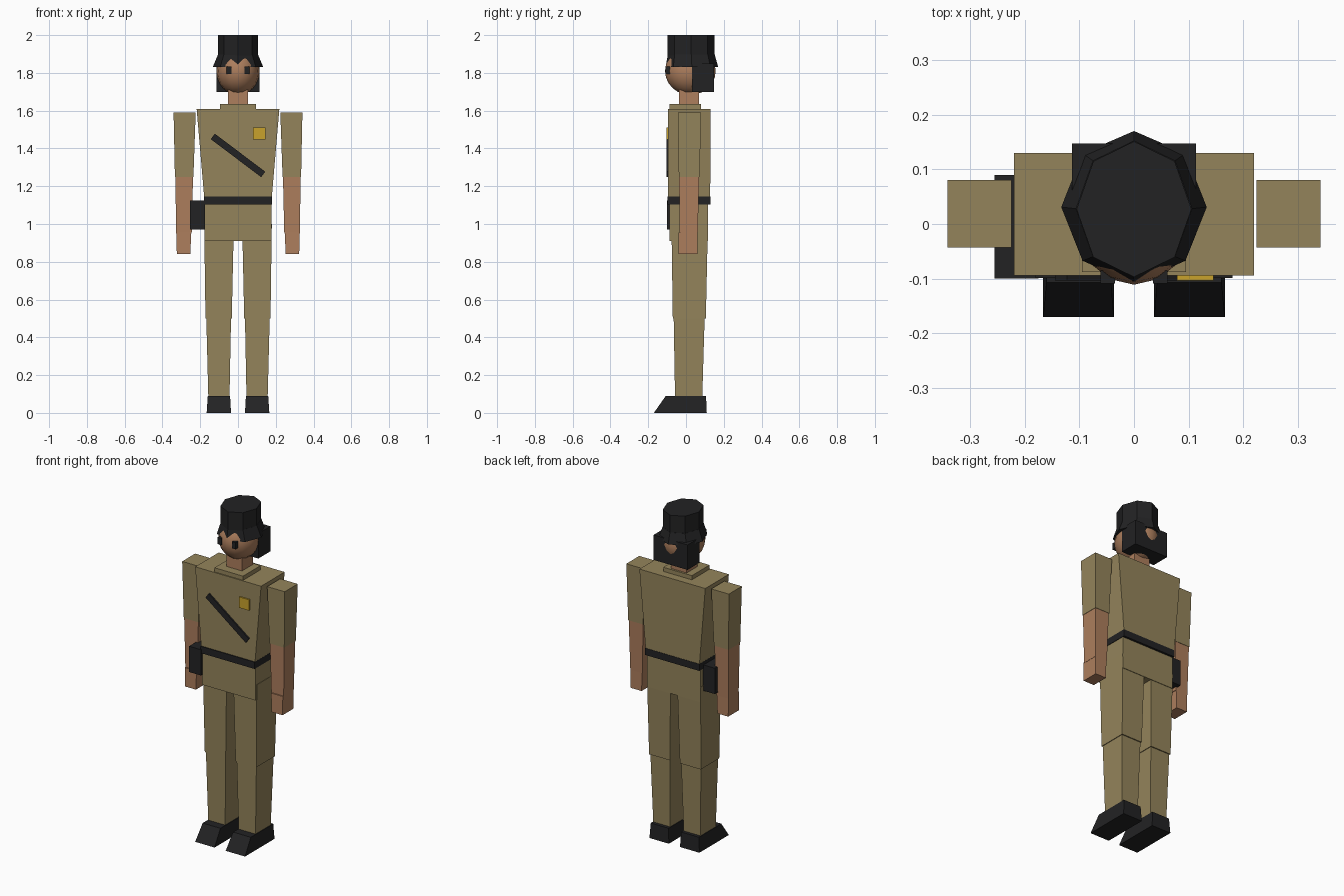
import bpy, bmesh, math


def material(name, rgb):
    m = bpy.data.materials.new(name)
    m.diffuse_color = (*rgb, 1)
    return m


KHAKI = material("khaki cloth", (0.296, 0.231, 0.105))
SKIN = material("skin", (0.42, 0.21, 0.11))
BLACK = material("black leather", (0.016, 0.016, 0.017))
GOLD = material("gold", (0.58, 0.36, 0.025))


def finish(name, bm, mat):
    bmesh.ops.recalc_face_normals(bm, faces=bm.faces)
    me = bpy.data.meshes.new(name)
    bm.to_mesh(me)
    bm.free()
    me.materials.append(mat)
    ob = bpy.data.objects.new(name, me)
    bpy.context.collection.objects.link(ob)
    return ob


def loft(name, mat, rings):
    """Closed solid through rings of points, bottom to top."""
    bm = bmesh.new()
    loops = [[bm.verts.new(p) for p in ring] for ring in rings]
    n = len(loops[0])
    for a, b in zip(loops, loops[1:]):
        for i in range(n):
            bm.faces.new((a[i], a[(i + 1) % n], b[(i + 1) % n], b[i]))
    bm.faces.new(loops[0])
    bm.faces.new(loops[-1])
    return finish(name, bm, mat)


def rect(z, x0, x1, y0, y1):
    return [(x0, y0, z), (x1, y0, z), (x1, y1, z), (x0, y1, z)]


def octagon(z, rx, ry, cy):
    return [(rx * math.cos(i * math.pi / 4), cy + ry * math.sin(i * math.pi / 4), z)
            for i in range(8)]


def block(name, mat, *levels):
    return loft(name, mat, [rect(*l) for l in levels])


def pair(name, mat, *levels):
    """The same block on both sides of the body."""
    block("left_" + name, mat, *levels)
    block("right_" + name, mat, *[(z, -x1, -x0, y0, y1) for z, x0, x1, y0, y1 in levels])


# Boots and legs
pair("boot", BLACK, (0, 0.037, 0.166, -0.17, 0.11), (0.09, 0.042, 0.16, -0.107, 0.106))
pair("shin", KHAKI, (0.08, 0.045, 0.157, -0.058, 0.086), (0.55, 0.036, 0.169, -0.066, 0.1))
pair("thigh", KHAKI, (0.5, 0.033, 0.172, -0.07, 0.105), (1.0, 0.022, 0.179, -0.077, 0.116))

# Tunic, belt and collar
block("tunic_skirt", KHAKI, (0.91, -0.177, 0.177, -0.088, 0.117), (1.12, -0.177, 0.177, -0.088, 0.117))
block("tunic", KHAKI, (1.12, -0.177, 0.177, -0.094, 0.128), (1.61, -0.219, 0.219, -0.094, 0.13))
block("belt", BLACK, (1.104, -0.18, 0.18, -0.099, 0.13), (1.145, -0.18, 0.18, -0.099, 0.13))
block("collar", KHAKI, (1.6, -0.095, 0.095, -0.088, 0.08), (1.635, -0.095, 0.095, -0.088, 0.08))
block("holster", BLACK, (0.97, -0.255, -0.175, -0.1, 0.09), (1.125, -0.255, -0.175, -0.1, 0.09))
block("badge", GOLD, (1.447, 0.079, 0.145, -0.103, -0.094), (1.512, 0.079, 0.145, -0.103, -0.094))

# Diagonal chest strap
strap = block("chest_strap", BLACK, (-0.018, -0.167, 0.167, -0.103, -0.094),
              (0.018, -0.167, 0.167, -0.103, -0.094))
strap.location = (0, 0, 1.363)
strap.rotation_euler = (0, math.radians(37), 0)

# Arms
pair("sleeve", KHAKI, (1.25, 0.236, 0.334, -0.038, 0.072), (1.59, 0.224, 0.341, -0.043, 0.08))
pair("forearm", SKIN, (0.95, 0.245, 0.327, -0.033, 0.062), (1.255, 0.238, 0.332, -0.037, 0.07))
pair("hand", SKIN, (0.842, 0.252, 0.324, -0.04, 0.062), (0.955, 0.248, 0.326, -0.04, 0.062))

# Neck and smooth head
block("neck", SKIN, (1.62, -0.052, 0.052, -0.036, 0.068), (1.74, -0.052, 0.052, -0.036, 0.068))
bm = bmesh.new()
bmesh.ops.create_uvsphere(bm, u_segments=16, v_segments=12, radius=1)
for v in bm.verts:
    v.co = (v.co.x * 0.114, v.co.y * 0.134 + 0.023, v.co.z * 0.127 + 1.81)
for f in bm.faces:
    f.smooth = True
finish("head", bm, SKIN)

# Eyes and hair
pair("eye", BLACK, (1.795, 0.035, 0.061, -0.109, -0.085), (1.835, 0.035, 0.061, -0.109, -0.085))
block("hair", BLACK, (1.7, -0.113, 0.113, 0.032, 0.147), (1.85, -0.113, 0.113, 0.032, 0.147))

# Eight-sided cap with flared brim
loft("cap_brim", BLACK, [octagon(1.832, 0.133, 0.139, 0.031), octagon(1.897, 0.106, 0.124, 0.028)])
loft("cap_crown", BLACK, [octagon(1.89, 0.105, 0.124, 0.027), octagon(2.0, 0.105, 0.124, 0.027)])
